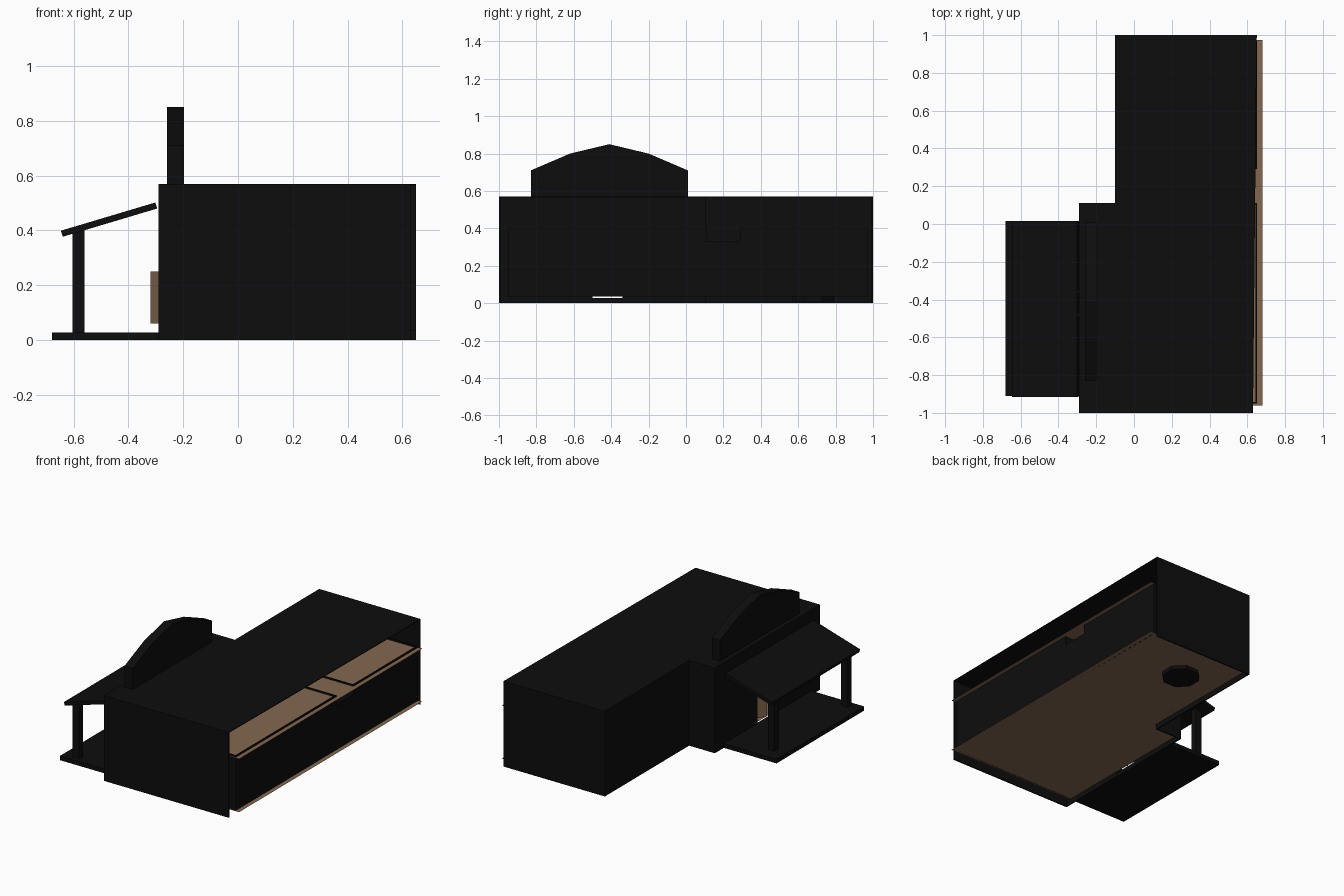
import bpy, bmesh, math
from mathutils import Vector

if "Cube" in bpy.data.objects:
    bpy.data.objects.remove(bpy.data.objects["Cube"])

def material(name, rgb):
    m = bpy.data.materials.new(name)
    m.diffuse_color = (*rgb, 1)
    m.use_nodes = True
    m.node_tree.nodes["Principled BSDF"].inputs["Base Color"].default_value = m.diffuse_color
    return m

DARK = material("dark_wood", (0.004, 0.004, 0.004))
TAN = material("tan_boards", (0.23, 0.14, 0.08))

def prism(name, points, offset, mat=DARK):
    """Flat polygon, extruded along offset (None keeps a single sheet)."""
    bm = bmesh.new()
    face = bm.faces.new([bm.verts.new(p) for p in points])
    if offset is not None:
        ext = bmesh.ops.extrude_face_region(bm, geom=[face], use_keep_orig=True)
        moved = [g for g in ext["geom"] if isinstance(g, bmesh.types.BMVert)]
        bmesh.ops.translate(bm, verts=moved, vec=Vector(offset))
    bmesh.ops.recalc_face_normals(bm, faces=bm.faces)
    mesh = bpy.data.meshes.new(name)
    bm.to_mesh(mesh)
    bm.free()
    mesh.materials.append(mat)
    ob = bpy.data.objects.new(name, mesh)
    bpy.context.collection.objects.link(ob)
    return ob

def box(name, x0, x1, y0, y1, z0, z1, mat=DARK):
    return prism(name, [(x0, y0, z0), (x1, y0, z0), (x1, y1, z0), (x0, y1, z0)],
                 (0, 0, z1 - z0), mat)

T = 0.008          # wall thickness
H = 0.57           # roof height
DOOR = (-0.50, -0.34)

# Outer shell: L-shaped plan, open on the right above the lower storey
box("front_wall", -0.29, 0.63, -1, -1 + T, 0, H)
box("back_wall", -0.10, 0.65, 1 - T, 1, 0, H)
box("rear_left_wall", -0.10, -0.10 + T, 0.11, 1, 0, H)
box("step_wall", -0.29, -0.10 + T, 0.11 - T, 0.11, 0, H)
prism("left_wall", [(-0.29, -1, 0), (-0.29, DOOR[0], 0), (-0.29, DOOR[0], 0.32),
                    (-0.29, DOOR[1], 0.32), (-0.29, DOOR[1], 0), (-0.29, 0.11, 0),
                    (-0.29, 0.11, H), (-0.29, -1, H)], (T, 0, 0))
prism("roof", [(-0.29, -1, H), (0.63, -1, H), (0.65, 1, H), (-0.10, 1, H),
               (-0.10, 0.11, H), (-0.29, 0.11, H)], (0, 0, -0.005))

# Thin floors that stick out past the right side
for name, z in (("ground_floor", 0.035), ("upper_floor", 0.39)):
    prism(name, [(-0.285, -0.96, z), (0.68, -0.96, z), (0.68, 0.975, z),
                 (-0.095, 0.975, z), (-0.095, 0.105, z), (-0.285, 0.105, z)], None, TAN)

# Lower rooms: right wall with a notch between them, and partitions
prism("lower_right_wall", [(0.642, -0.95, 0.035), (0.642, 0.97, 0.035),
                           (0.642, 0.97, 0.40), (0.642, 0.29, 0.40),
                           (0.642, 0.29, 0.33), (0.642, 0.11, 0.33),
                           (0.642, 0.11, 0.40), (0.642, -0.95, 0.40)], (0.008, 0, 0))
for i, y in enumerate((-0.95, 0.102, 0.29, 0.962)):
    box(f"partition_{i}", -0.28 if y < 0 else -0.09, 0.645, y, y + T, 0.035, 0.40)

# Round plate under the floor
prism("floor_plate", [(0.19 + 0.12 * math.cos(math.pi * (i + .5) / 4),
                       0.68 + 0.12 * math.sin(math.pi * (i + .5) / 4), 0.01)
                      for i in range(8)], (0, 0, 0.025))

# Stepped sign board above the left wall
prism("sign_board", [(-0.26, -0.83, H), (-0.26, -0.83, 0.71), (-0.26, -0.62, 0.80),
                     (-0.26, -0.41, 0.85), (-0.26, -0.20, 0.80), (-0.26, 0.01, 0.71),
                     (-0.26, 0.01, H)], (0.062, 0, 0))

# Porch: deck, posts and sloping roof
box("porch_deck", -0.68, -0.285, -0.91, 0.015, 0, 0.028)
for name, y in (("front_post", -0.86), ("back_post", -0.09)):
    box(name, -0.605, -0.56, y - 0.022, y + 0.022, 0.028, 0.405)
prism("porch_roof", [(-0.64, -0.915, 0.377), (-0.295, -0.915, 0.480),
                     (-0.302, -0.915, 0.502), (-0.647, -0.915, 0.399)], (0, 0.93, 0))

# Swing doors, standing ajar
for name, y, s in (("swing_door_a", DOOR[0], 1), ("swing_door_b", DOOR[1], -1)):
    tip = (-0.32, y + s * 0.06)
    prism(name, [(-0.285, y, 0.06), (*tip, 0.06), (*tip, 0.25), (-0.285, y, 0.25)],
          (0.006, 0, 0), TAN)
